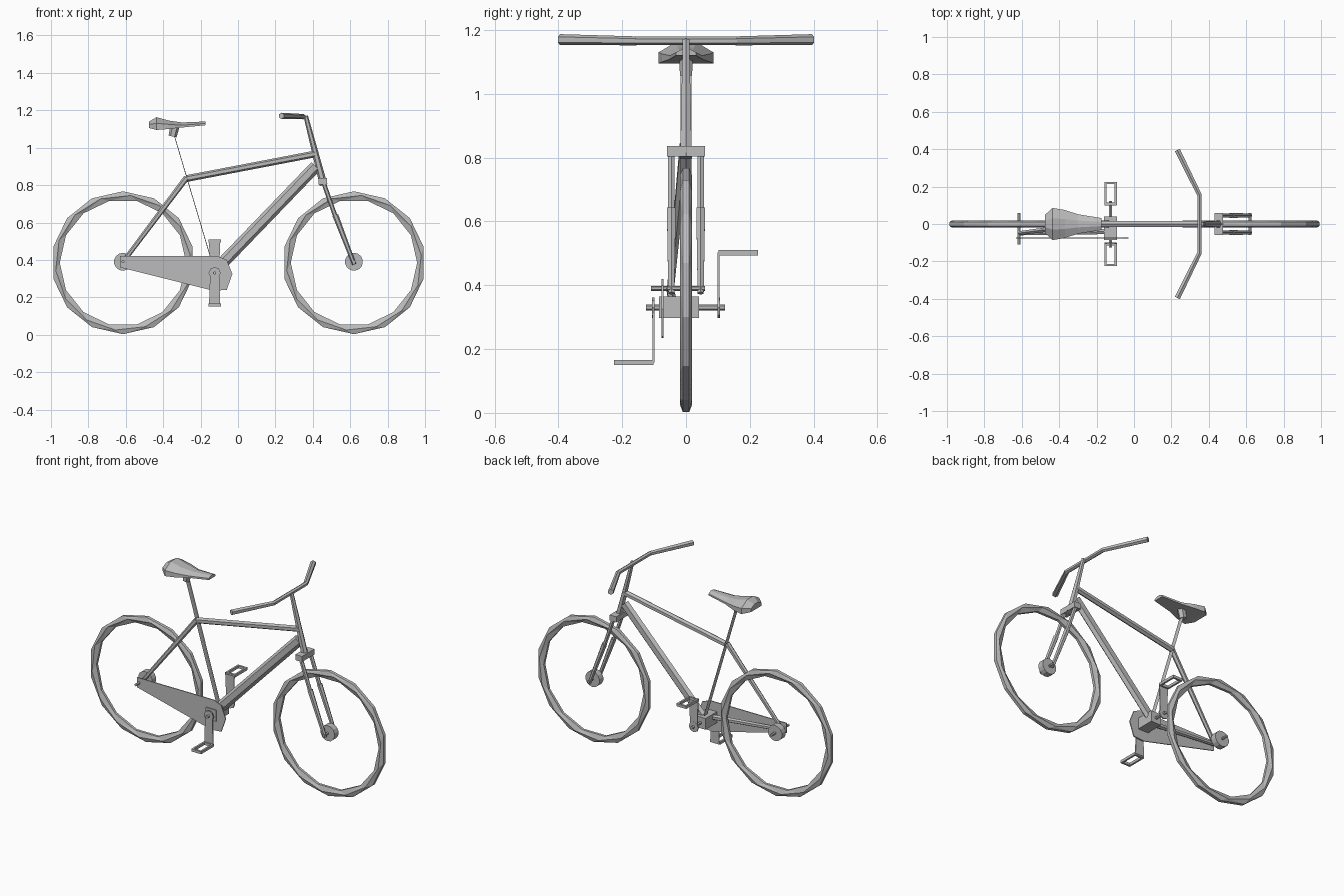
import bpy, bmesh, math
from mathutils import Vector, Matrix

if "Cube" in bpy.data.objects:
    bpy.data.objects.remove(bpy.data.objects["Cube"])

grey = bpy.data.materials.new("grey")
grey.use_nodes = True
grey.diffuse_color = (0.5, 0.5, 0.5, 1)
grey.node_tree.nodes["Principled BSDF"].inputs["Base Color"].default_value = (0.5, 0.5, 0.5, 1)


def finish(name, bm):
    bmesh.ops.recalc_face_normals(bm, faces=bm.faces)
    mesh = bpy.data.meshes.new(name)
    bm.to_mesh(mesh)
    bm.free()
    mesh.materials.append(grey)
    obj = bpy.data.objects.new(name, mesh)
    bpy.context.collection.objects.link(obj)
    return obj


def add_tube(bm, a, b, r1, r2=None, sides=6, wide=1.0):
    """Tapered tube from a to b; wide stretches it sideways."""
    a, b = Vector(a), Vector(b)
    d = b - a
    m = (Matrix.Translation((a + b) / 2) @ d.to_track_quat('Z', 'Y').to_matrix().to_4x4()
         @ Matrix.Diagonal((wide, 1, 1, 1)))
    bmesh.ops.create_cone(bm, cap_ends=True, segments=sides, radius1=r1,
                          radius2=r1 if r2 is None else r2, depth=d.length, matrix=m)


def tube(name, *args, **kw):
    bm = bmesh.new()
    add_tube(bm, *args, **kw)
    return finish(name, bm)


def add_box(bm, lo, hi):
    lo, hi = Vector(lo), Vector(hi)
    m = Matrix.Translation((lo + hi) / 2) @ Matrix.Diagonal((*(hi - lo), 1))
    bmesh.ops.create_cube(bm, size=1, matrix=m)


def box(name, lo, hi):
    bm = bmesh.new()
    add_box(bm, lo, hi)
    return finish(name, bm)


def loft(bm, rings, closed=False):
    """Skin between equal rings of points."""
    vs = [[bm.verts.new(p) for p in ring] for ring in rings]
    n = len(vs[0])
    for i in range(len(vs) if closed else len(vs) - 1):
        a, b = vs[i], vs[(i + 1) % len(vs)]
        for j in range(n):
            k = (j + 1) % n
            bm.faces.new((a[j], a[k], b[k], b[j]))
    if not closed:
        bm.faces.new(vs[0])
        bm.faces.new(vs[-1])


# Wheels: faceted tyres with inner corners staggered against the outer ones
SECTION = [(0.382, 0.010, 0.5), (0.362, 0.019, 0.25), (0.338, 0.008, 0),
           (0.338, -0.008, 0), (0.362, -0.019, 0.25), (0.382, -0.010, 0.5)]
AXLE_Z = 0.385


def tyre(name, x):
    n = 14
    rings = []
    for i in range(n):
        ring = []
        for r, y, phase in SECTION:
            t = 2 * math.pi * (i + phase) / n
            ring.append((x + r * math.cos(t), y, AXLE_Z + r * math.sin(t)))
        rings.append(ring)
    bm = bmesh.new()
    loft(bm, rings, closed=True)
    bmesh.ops.triangulate(bm, faces=bm.faces)
    finish(name, bm)


for end, x, y0, y1 in (("front", 0.62, -0.06, 0.06), ("rear", -0.615, -0.11, 0.058)):
    tyre(end + "_tyre", x)
    tube(end + "_hub", (x, -0.019, 0.39), (x, 0.019, 0.39), 0.048, sides=14)
    tube(end + "_axle", (x, y0, 0.39), (x, y1, 0.39), 0.008)

# Frame
tube("top_tube", (-0.275, 0, 0.835), (0.42, 0, 0.968), 0.018)
tube("down_tube", (-0.11, 0, 0.355), (0.415, 0, 0.9), 0.032, wide=0.6)
tube("seat_stay", (-0.275, -0.005, 0.84), (-0.61, -0.048, 0.395), 0.016, 0.012)
tube("chain_stay", (-0.13, -0.04, 0.34), (-0.61, -0.05, 0.385), 0.016, 0.012)
tube("seat_post", (-0.345, 0, 1.08), (-0.125, 0, 0.34), 0.024, sides=4, wide=1).data.transform(
    Matrix.Identity(4))
box("bracket_shell", (-0.16, -0.085, 0.297), (-0.09, 0.04, 0.365))

# The seat post is a flat strip, wide across the frame only
post = bpy.data.objects["seat_post"]
axis = Vector((0.22, 0, -0.74)).normalized()
side = axis.cross(Vector((0, 1, 0)))
origin = Vector((-0.345, 0, 1.08))
for v in post.data.vertices:
    v.co -= side * (v.co - origin).dot(side) * 0.93
    v.co.y *= 0.75

# Steering column, fork and handlebar
tube("steering_column", (0.362, 0, 1.17), (0.458, 0, 0.8), 0.012, 0.021)
bm = bmesh.new()
add_box(bm, (0.43, -0.06, 0.803), (0.475, 0.06, 0.837))
finish("fork_crown", bm)
for label, s in (("left", 1), ("right", -1)):
    y = 0.046 * s
    bm = bmesh.new()
    add_tube(bm, (0.455, y, 0.82), (0.525, y, 0.62), 0.012)
    add_tube(bm, (0.52, y, 0.64), (0.622, y, 0.375), 0.016, 0.011)
    finish(label + "_fork_leg", bm)
    tube(label + "_grip", (0.35, 0.155 * s, 1.166), (0.232, 0.395 * s, 1.17), 0.014, 0.017)
tube("handlebar", (0.35, -0.16, 1.166), (0.35, 0.16, 1.166), 0.013)

# Saddle: lofted from sections (x, half width, top, shoulder, underside)
bm = bmesh.new()
rings = []
for x, w, top, mid, low in ((-0.475, 0.05, 1.14, 1.125, 1.105), (-0.435, 0.086, 1.163, 1.13, 1.095),
                            (-0.37, 0.075, 1.145, 1.125, 1.1), (-0.3, 0.052, 1.135, 1.12, 1.108),
                            (-0.175, 0.032, 1.14, 1.13, 1.12)):
    rings.append([(x, -w, low), (x, -w, mid), (x, -w * 0.35, top),
                  (x, w * 0.35, top), (x, w, mid), (x, w, low)])
loft(bm, rings)
finish("saddle", bm)
tube("saddle_clamp", (-0.335, 0, 1.125), (-0.35, 0, 1.06), 0.025, 0.022)

# Chain guard: thin plate on the drive side
guard = [(-0.63, 0.42), (-0.11, 0.42), (-0.06, 0.4), (-0.03, 0.325),
         (-0.06, 0.24), (-0.13, 0.235), (-0.63, 0.36)]
bm = bmesh.new()
loft(bm, [[(x, y, z) for x, z in guard] for y in (-0.077, -0.071)])
finish("chain_guard", bm)

# Cranks and open pedals, opposite each other
CRANK_X, CRANK_Z = -0.125, 0.33
tube("crank_spindle", (CRANK_X, -0.125, CRANK_Z), (CRANK_X, 0.122, CRANK_Z), 0.009)
for label, s in (("left", 1), ("right", -1)):
    end = CRANK_Z + 0.172 * s
    y = 0.102 * s
    bm = bmesh.new()
    add_tube(bm, (CRANK_X, y - 0.004, CRANK_Z), (CRANK_X, y + 0.004, CRANK_Z), 0.032, sides=8)
    loft(bm, [[(CRANK_X - w, y - 0.003, z), (CRANK_X + w, y - 0.003, z),
               (CRANK_X + w, y + 0.003, z), (CRANK_X - w, y + 0.003, z)]
              for w, z in ((0.024, CRANK_Z), (0.03, end))])
    finish(label + "_crank", bm)
    inner, outer = 0.102 * s, 0.225 * s
    bar = 0.012 * s
    z0, z1 = end - 0.008, end + 0.008
    x0, x1 = CRANK_X - 0.033, CRANK_X + 0.033
    bm = bmesh.new()
    for a, b in ((inner, inner + bar), (outer - bar, outer)):
        add_box(bm, (x0, min(a, b), z0), (x1, max(a, b), z1))
    for a in (x0, x1 - 0.011):
        add_box(bm, (a, min(inner, outer), z0), (a + 0.011, max(inner, outer), z1))
    finish(label + "_pedal", bm)
